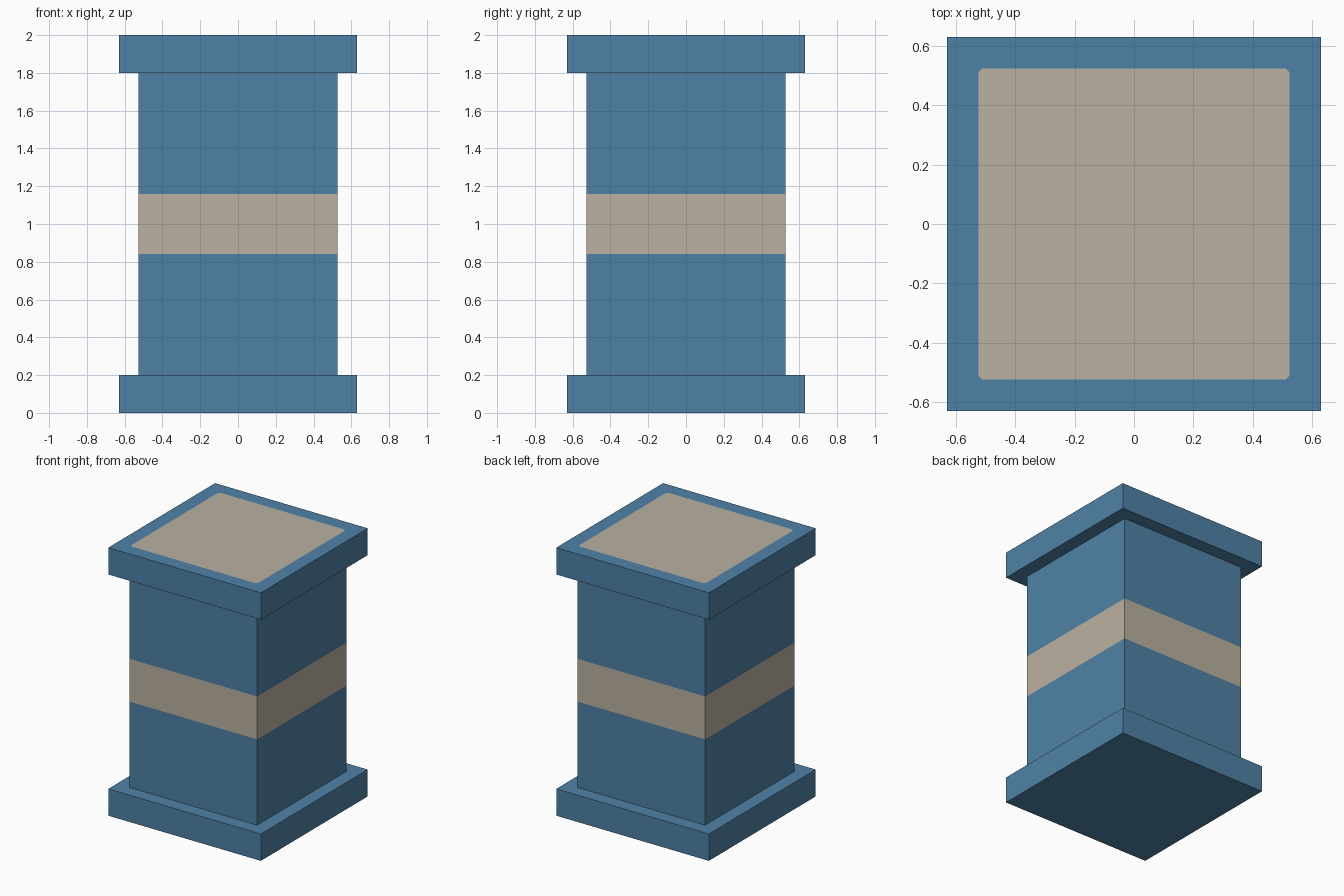
import bpy, bmesh
from mathutils import Matrix

if "Cube" in bpy.data.objects:
    bpy.data.objects.remove(bpy.data.objects["Cube"])


def material(name, rgb):
    m = bpy.data.materials.new(name)
    m.diffuse_color = (*rgb, 1.0)
    m.use_nodes = True
    m.node_tree.nodes["Principled BSDF"].inputs["Base Color"].default_value = m.diffuse_color
    return m


BLUE = material("blue", (0.078, 0.222, 0.382))
TAN = material("tan", (0.491, 0.440, 0.356))


def box(half, z0, z1):
    bm = bmesh.new()
    mat = Matrix.Translation((0, 0, (z0 + z1) / 2)) @ Matrix.Diagonal((half * 2, half * 2, z1 - z0, 1))
    bmesh.ops.create_cube(bm, size=1, matrix=mat)
    return bm


def finish(name, bm):
    me = bpy.data.meshes.new(name)
    bmesh.ops.recalc_face_normals(bm, faces=bm.faces[:])
    bm.to_mesh(me)
    bm.free()
    me.materials.append(BLUE)
    me.materials.append(TAN)
    ob = bpy.data.objects.new(name, me)
    bpy.context.collection.objects.link(ob)


# base slab
finish("base", box(0.63, 0.0, 0.2))

# square body with a tan band cut in at mid height
bm = box(0.528, 0.2, 1.8)
for z in (0.84, 1.16):
    bmesh.ops.bisect_plane(bm, geom=bm.verts[:] + bm.edges[:] + bm.faces[:],
                           plane_co=(0, 0, z), plane_no=(0, 0, 1))
for f in bm.faces:
    if 0.84 < f.calc_center_median().z < 1.16 and abs(f.normal.z) < 0.5:
        f.material_index = 1
finish("body", bm)

# cap slab with a flush tan panel whose corners are clipped
bm = box(0.63, 1.8, 2.0)
bm.normal_update()
top = [f for f in bm.faces if f.normal.z > 0.9]
bmesh.ops.inset_region(bm, faces=top, thickness=0.105, use_even_offset=True)
inner = [v for v in bm.verts if abs(v.co.x) < 0.6]
bmesh.ops.bevel(bm, geom=inner, offset=0.015, segments=1, affect='VERTICES')
for f in bm.faces:
    f.material_index = 1 if len(f.verts) == 8 else 0
finish("cap", bm)
